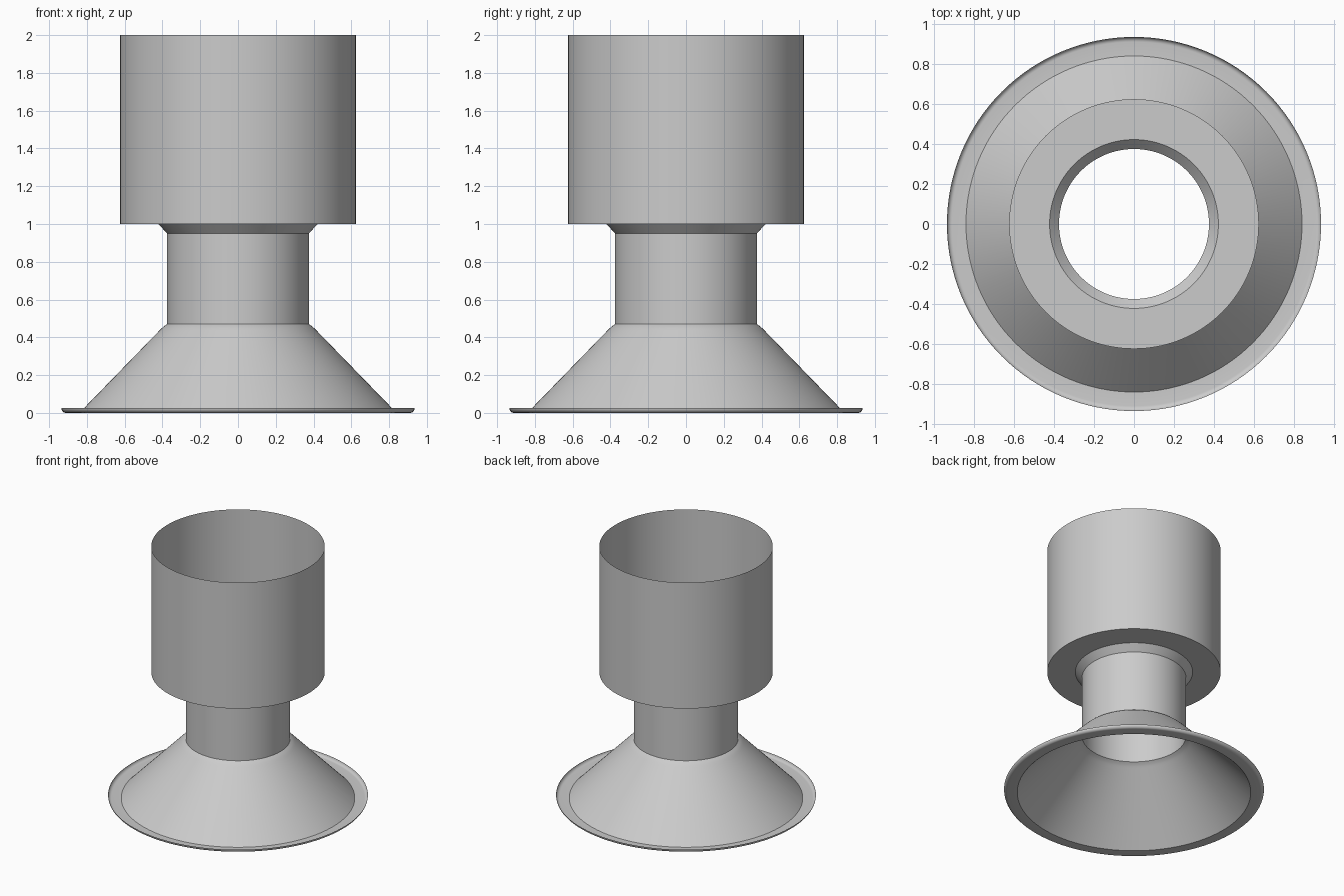
import bpy
import math

SEGMENTS = 128

cube = bpy.data.objects.get("Cube")
if cube:
    bpy.data.objects.remove(cube, do_unlink=True)

grey = bpy.data.materials.new("plain_grey")
grey.use_nodes = True
colour = (0.6, 0.6, 0.6, 1.0)
grey.diffuse_color = colour
grey.node_tree.nodes["Principled BSDF"].inputs["Base Color"].default_value = colour


def revolve(name, profile):
    """Turn an open (radius, height) profile, listed bottom to top on its outside, into a thin shell."""
    verts, faces = [], []
    for r, z in profile:
        for i in range(SEGMENTS):
            a = math.tau * i / SEGMENTS
            verts.append((r * math.cos(a), r * math.sin(a), z))
    for row in range(len(profile) - 1):
        low, high = row * SEGMENTS, (row + 1) * SEGMENTS
        for i in range(SEGMENTS):
            j = (i + 1) % SEGMENTS
            faces.append((low + i, low + j, high + j, high + i))
    mesh = bpy.data.meshes.new(name)
    mesh.from_pydata(verts, [], faces)
    mesh.materials.append(grey)
    obj = bpy.data.objects.new(name, mesh)
    bpy.context.collection.objects.link(obj)
    bpy.ops.object.select_all(action="DESELECT")
    obj.select_set(True)
    bpy.context.view_layer.objects.active = obj
    bpy.ops.object.shade_smooth_by_angle(angle=math.radians(25))
    return obj


# Flat base flange with its outer edge curling up into a small lip
LIP = 0.025
lip_curve = [(0.91 + LIP * math.sin(t), LIP - LIP * math.cos(t))
             for t in (math.pi / 2 * k / 6 for k in range(7))]
revolve("base_flange", [(0.84, 0.0)] + lip_curve)

# Conical skirt, rounded where it meets the neck
revolve("conical_skirt", [(0.84, 0.0), (0.415, 0.437), (0.405, 0.447),
                          (0.393, 0.458), (0.375, 0.47)])

# Straight neck tube
revolve("neck_tube", [(0.375, 0.47), (0.375, 0.95)])

# Flared collar joining the neck to the cup floor
revolve("neck_collar", [(0.375, 0.95), (0.422, 1.0)])

# Open cup: ring-shaped floor and straight wall
revolve("cup_floor", [(0.422, 1.0), (0.624, 1.0)])
revolve("cup_wall", [(0.624, 1.0), (0.624, 2.0)])
